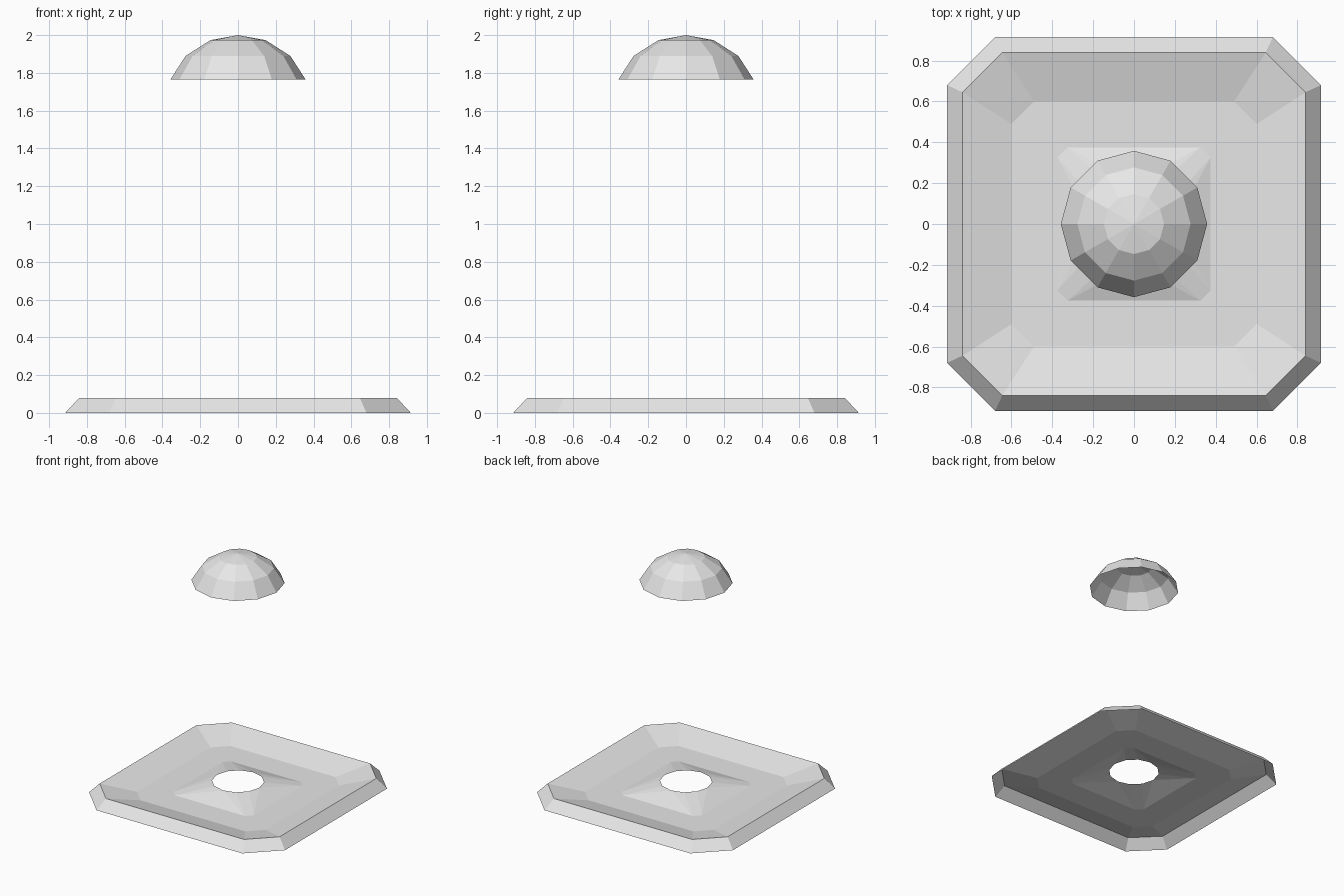
import bpy, bmesh
from math import sin, cos, pi

cube = bpy.data.objects.get("Cube")
if cube:
    bpy.data.objects.remove(cube, do_unlink=True)

grey = bpy.data.materials.new("light_grey")
grey.use_nodes = True
colour = (0.8, 0.8, 0.8, 1)
grey.diffuse_color = colour
grey.node_tree.nodes["Principled BSDF"].inputs["Base Color"].default_value = colour


def octagon(bm, a, b, z):
    """Square of half-width a with cut corners that start at b, anticlockwise."""
    corners = [(a, -b), (a, b), (b, a), (-b, a), (-a, b), (-a, -b), (-b, -a), (b, -a)]
    return [bm.verts.new((x, y, z)) for x, y in corners]


def circle(bm, r, z, n=12):
    return [bm.verts.new((r * cos(2 * pi * i / n), r * sin(2 * pi * i / n), z))
            for i in range(n)]


def bridge(bm, outer, inner):
    n = len(outer)
    for i in range(n):
        j = (i + 1) % n
        bm.faces.new((outer[i], outer[j], inner[j], inner[i]))


def finish(bm, name):
    mesh = bpy.data.meshes.new(name)
    bm.to_mesh(mesh)
    bm.free()
    mesh.materials.append(grey)
    obj = bpy.data.objects.new(name, mesh)
    bpy.context.collection.objects.link(obj)


# Base plate: outer skirt, sloped rim, flat floor
bm = bmesh.new()
rings = [octagon(bm, *ring) for ring in (
    (0.915, 0.68, 0), (0.84, 0.645, 0.08), (0.6, 0.49, 0.015), (0.375, 0.325, 0.015))]
for outer, inner in zip(rings, rings[1:]):
    bridge(bm, outer, inner)

# Central mound rising to the round hole
foot, hole = rings[-1], circle(bm, 0.2, 0.077)
for s in range(4):
    a, b, c = foot[2 * s], foot[2 * s + 1], foot[(2 * s + 2) % 8]
    mid = hole[3 * s]
    right, left, far = hole[3 * s - 1], hole[3 * s + 1], hole[3 * s + 2]
    bm.faces.new((a, b, mid))
    bm.faces.new((a, mid, right))
    bm.faces.new((b, left, mid))
    bm.faces.new((b, c, far, left))
finish(bm, "base_plate")

# Open faceted dome floating above
bm = bmesh.new()
rings = [circle(bm, r, z) for r, z in ((0.358, 1.765), (0.277, 1.89), (0.147, 1.973))]
for outer, inner in zip(rings, rings[1:]):
    bridge(bm, outer, inner)
apex = bm.verts.new((0, 0, 2))
top = rings[-1]
for i in range(12):
    bm.faces.new((top[i], top[(i + 1) % 12], apex))
finish(bm, "dome")
